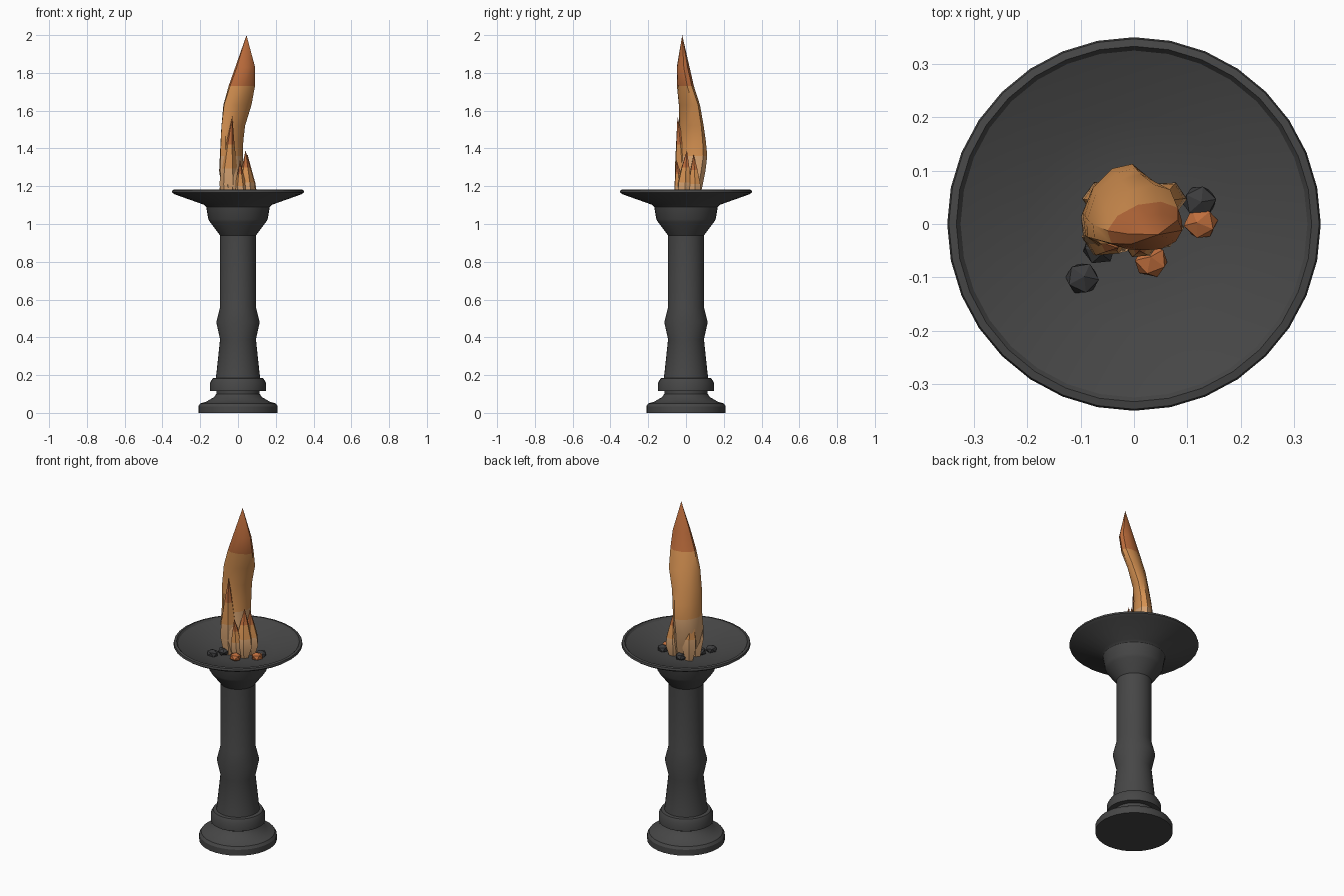
import bpy, bmesh, math, random
from mathutils import Matrix

cube = bpy.data.objects.get("Cube")
if cube:
    bpy.data.objects.remove(cube, do_unlink=True)


def material(name, r, g, b):
    m = bpy.data.materials.new(name)
    m.use_nodes = True
    m.diffuse_color = (r, g, b, 1)
    bsdf = m.node_tree.nodes["Principled BSDF"]
    bsdf.inputs["Base Color"].default_value = (r, g, b, 1)
    bsdf.inputs["Roughness"].default_value = 0.9
    return m


stone = material("dark stone", 0.062, 0.062, 0.062)
coal = material("charcoal", 0.045, 0.045, 0.047)
pale = material("pale flame", 0.68, 0.37, 0.17)
amber = material("amber flame", 0.68, 0.29, 0.085)
ember = material("ember orange", 0.52, 0.155, 0.046)


def finish(bm, name, mats, angle):
    bmesh.ops.recalc_face_normals(bm, faces=bm.faces)
    mesh = bpy.data.meshes.new(name)
    bm.to_mesh(mesh)
    bm.free()
    for m in mats:
        mesh.materials.append(m)
    ob = bpy.data.objects.new(name, mesh)
    bpy.context.collection.objects.link(ob)
    if angle:
        bpy.ops.object.select_all(action="DESELECT")
        ob.select_set(True)
        bpy.context.view_layer.objects.active = ob
        bpy.ops.object.shade_smooth_by_angle(angle=math.radians(angle))
    return ob


def loft(name, rings, sides, mats, tip=None, breaks=(), angle=30):
    """Skin elliptical rings (z, cx, cy, a, b, turn); colour faces by height."""
    bm = bmesh.new()
    loops = []
    for z, cx, cy, a, b, turn in rings:
        t = math.radians(turn)
        loop = []
        for i in range(sides):
            u = math.tau * i / sides - t
            p, q = a * math.cos(u), b * math.sin(u)
            loop.append(bm.verts.new((cx + p * math.cos(t) - q * math.sin(t),
                                      cy + p * math.sin(t) + q * math.cos(t), z)))
        loops.append(loop)
    for lo, hi in zip(loops, loops[1:]):
        for i in range(sides):
            j = (i + 1) % sides
            bm.faces.new((lo[i], lo[j], hi[j], hi[i]))
    bm.faces.new(loops[0])
    if tip:
        top = bm.verts.new(tip)
        for i in range(sides):
            bm.faces.new((loops[-1][i], loops[-1][(i + 1) % sides], top))
    else:
        bm.faces.new(loops[-1])
    for f in bm.faces:
        f.material_index = sum(f.calc_center_median().z > h for h in breaks)
    return finish(bm, name, mats, angle)


def lathe(name, profile):
    return loft(name, [(z, 0, 0, r, r, 0) for r, z in profile], 32, [stone])


# Stepped foot
lathe("stepped_base", [(.21, 0), (.21, .035), (.2, .05), (.165, .06), (.155, .068),
                       (.128, .082), (.115, .1), (.115, .116), (.147, .116),
                       (.147, .16), (.135, .183), (.118, .186)])

# Shaft with a swollen collar and flared capital
lathe("column", [(.118, .18), (.113, .22), (.095, .39), (.115, .48), (.095, .56),
                 (.095, .94), (.148, 1.01), (.157, 1.025), (.17, 1.1)])

# Shallow dish
lathe("fire_bowl", [(.168, 1.09), (.18, 1.102), (.335, 1.157), (.35, 1.168),
                    (.347, 1.18), (.333, 1.183), (.325, 1.172), (.2, 1.124), (.1, 1.108)])

# Tall twisting tongue of flame
loft("main_flame", [(1.11, -.01, .02, .05, .035, 60), (1.2, -.025, .015, .078, .058, 60),
                    (1.28, -.035, .025, .085, .058, 60), (1.36, -.035, .035, .085, .053, 60),
                    (1.44, -.032, .033, .083, .047, 53), (1.52, -.025, .028, .082, .043, 45),
                    (1.63, -.003, .018, .085, .042, 30), (1.73, .02, -.003, .073, .041, 18),
                    (1.83, .038, -.015, .053, .034, 10)],
     10, [pale, amber, ember], (.045, -.02, 2), (1.36, 1.73), 40)


# Small tongues: base x, base y, radius, tip
def small_flame(name, x, y, r, tip):
    base = 1.108
    rings = []
    for t, w in ((0, .6), (.22, 1), (.4, .9), (.68, .5)):
        s = t * t
        rings.append((base + t * (tip[2] - base), x + s * (tip[0] - x),
                      y + s * (tip[1] - y), r * w, r * w * .8, 70 * t))
    h = tip[2] - base
    loft(name, rings, 6, [pale, amber, ember], tip, (base + .4 * h, base + .68 * h), 25)


small_flame("flame_left", .045, -.01, .05, (.04, .005, 1.39))
small_flame("flame_right", -.05, -.02, .05, (-.03, -.045, 1.57))
small_flame("flame_back_left", .055, .045, .045, (.05, .04, 1.37))
small_flame("flame_back_right", -.055, .05, .042, (-.075, .045, 1.43))
small_flame("flame_front", .015, -.035, .035, (.01, -.05, 1.34))

# Lumps of charcoal, some glowing
random.seed(4)
for kind, mat, spots in (("coal", coal, ((.123, .042), (-.097, -.102), (-.065, -.045), (-.015, .07))),
                         ("glowing_coal", ember, ((.125, .002), (.032, -.07)))):
    for n, (x, y) in enumerate(spots, 1):
        bm = bmesh.new()
        bmesh.ops.create_icosphere(bm, subdivisions=1, radius=.032)
        spin = Matrix.Rotation(random.uniform(0, 6), 4, "Z") @ Matrix.Rotation(random.uniform(0, 1), 4, "X")
        bm.transform(Matrix.Translation((x, y, 1.125)) @ Matrix.Diagonal((1.05, 1, .75, 1)) @ spin)
        finish(bm, f"{kind}_{n}", [mat], 0)
